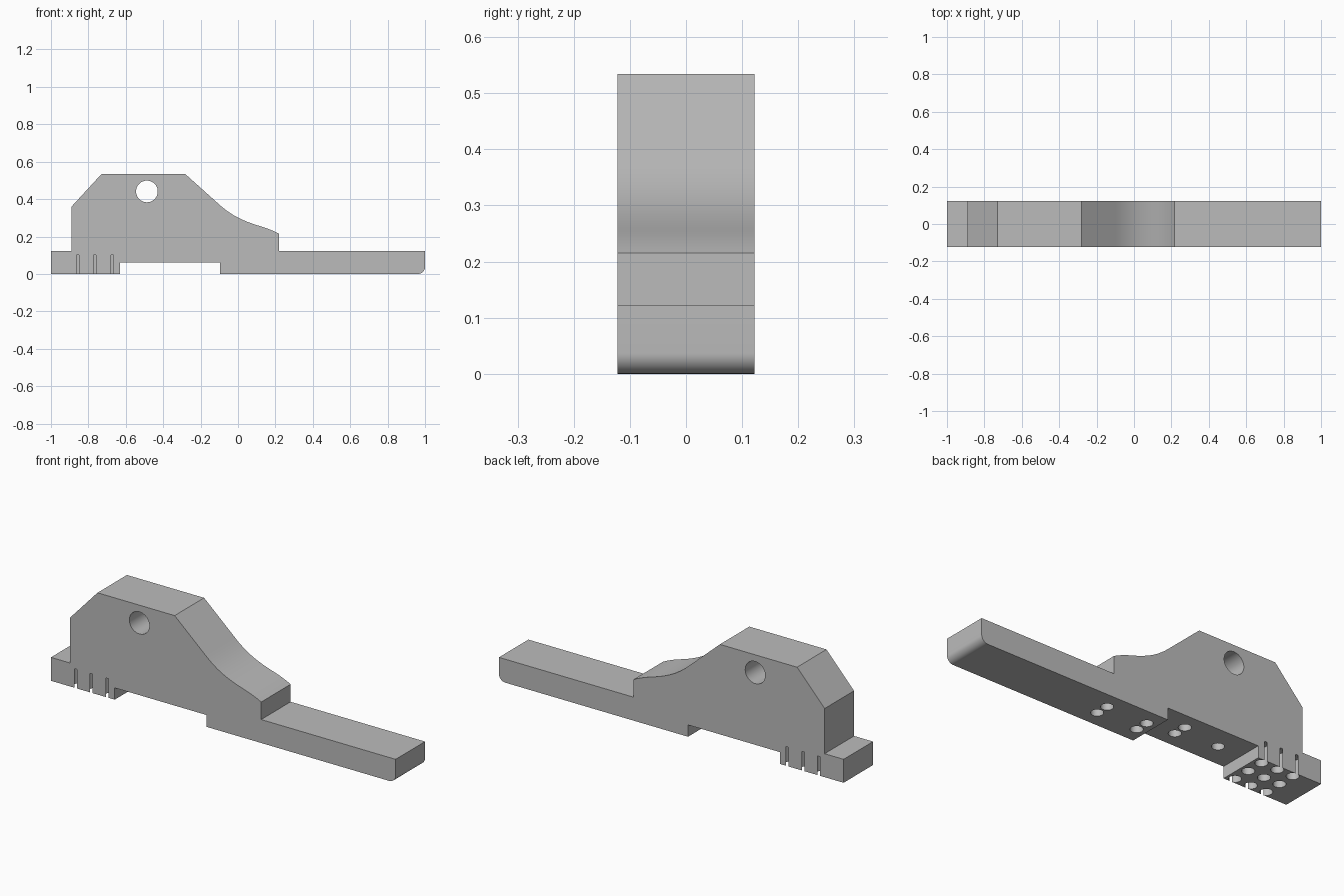
import bpy, bmesh, math
from mathutils import Vector, Matrix
from mathutils.geometry import interpolate_bezier

default = bpy.data.objects.get("Cube")
if default:
    bpy.data.objects.remove(default, do_unlink=True)

HALF = 0.122      # half width of the body
HOLE_R = 0.03     # small socket radius
DEPTH = 0.1       # small socket depth

grey = bpy.data.materials.new("plain grey")
grey.use_nodes = True
colour = (0.5, 0.5, 0.5, 1)
grey.diffuse_color = colour
grey.node_tree.nodes["Principled BSDF"].inputs["Base Color"].default_value = colour


def make_object(name, bm):
    mesh = bpy.data.meshes.new(name)
    bmesh.ops.recalc_face_normals(bm, faces=bm.faces)
    bm.to_mesh(mesh)
    bm.free()
    mesh.materials.append(grey)
    obj = bpy.data.objects.new(name, mesh)
    bpy.context.collection.objects.link(obj)
    return obj


def bezier(points, steps):
    p = [Vector((x, z, 0)) for x, z in points]
    return [(v.x, v.y) for v in interpolate_bezier(*p, steps)]


# Side profile: foot, recess, long bar with rounded toe, sloping shoulder
r = 0.037
toe = [(1 - r + r * math.sin(a), r - r * math.cos(a))
       for a in (math.pi / 2 * i / 10 for i in range(11))]
slope = bezier([(-.11, .38), (-.04, .315), (.02, .285), (.12, .255)], 16)
lip = bezier([(.12, .255), (.155, .2445), (.19, .231), (.22, .215)], 8)
profile = [(-1, 0), (-.63, 0), (-.63, .062), (-.097, .062), (-.097, 0)]
profile += toe + [(1, .123), (.22, .123)]
profile += lip[::-1] + slope[::-1][1:]
profile += [(-.282, .534), (-.73, .534), (-.89, .36), (-.89, .123), (-1, .123)]

bm = bmesh.new()
side = bm.faces.new([bm.verts.new((x, -HALF, z)) for x, z in profile])
extruded = bmesh.ops.extrude_face_region(bm, geom=[side], use_keep_orig=True)
moved = [v for v in extruded["geom"] if isinstance(v, bmesh.types.BMVert)]
bmesh.ops.translate(bm, verts=moved, vec=(0, 2 * HALF, 0))
body = make_object("body", bm)

# Drill for the cross hole and all sockets underneath
bm = bmesh.new()


def drill(matrix, radius, length, sides):
    bmesh.ops.create_cone(bm, cap_ends=True, segments=sides, radius1=radius,
                          radius2=radius, depth=length, matrix=matrix)


def socket(x, y, floor):
    low, high = floor - .03, floor + DEPTH
    drill(Matrix.Translation((x, y, (low + high) / 2)), HOLE_R, high - low, 32)


drill(Matrix.Translation((-.487, 0, .441)) @ Matrix.Rotation(math.pi / 2, 4, 'X'),
      .058, .4, 48)
for x in (-.857, -.766, -.673):
    for y in (-.093, 0, .093):
        socket(x, y, 0)
for x, floor in ((.188, 0), (-.045, 0), (-.27, .062)):
    for y in (-.035, .035):
        socket(x, y, floor)
socket(-.495, 0, .062)
cutter = make_object("drill_cutter", bm)
cutter.hide_render = True

# Cut, then drop the cutter
bpy.ops.object.select_all(action='DESELECT')
bpy.context.view_layer.objects.active = body
body.select_set(True)
cut = body.modifiers.new("drilled holes", 'BOOLEAN')
cut.operation = 'DIFFERENCE'
cut.solver = 'EXACT'
cut.object = cutter
bpy.ops.object.modifier_apply(modifier=cut.name)
bpy.data.objects.remove(cutter, do_unlink=True)
bpy.ops.object.shade_smooth_by_angle(angle=math.radians(25))
